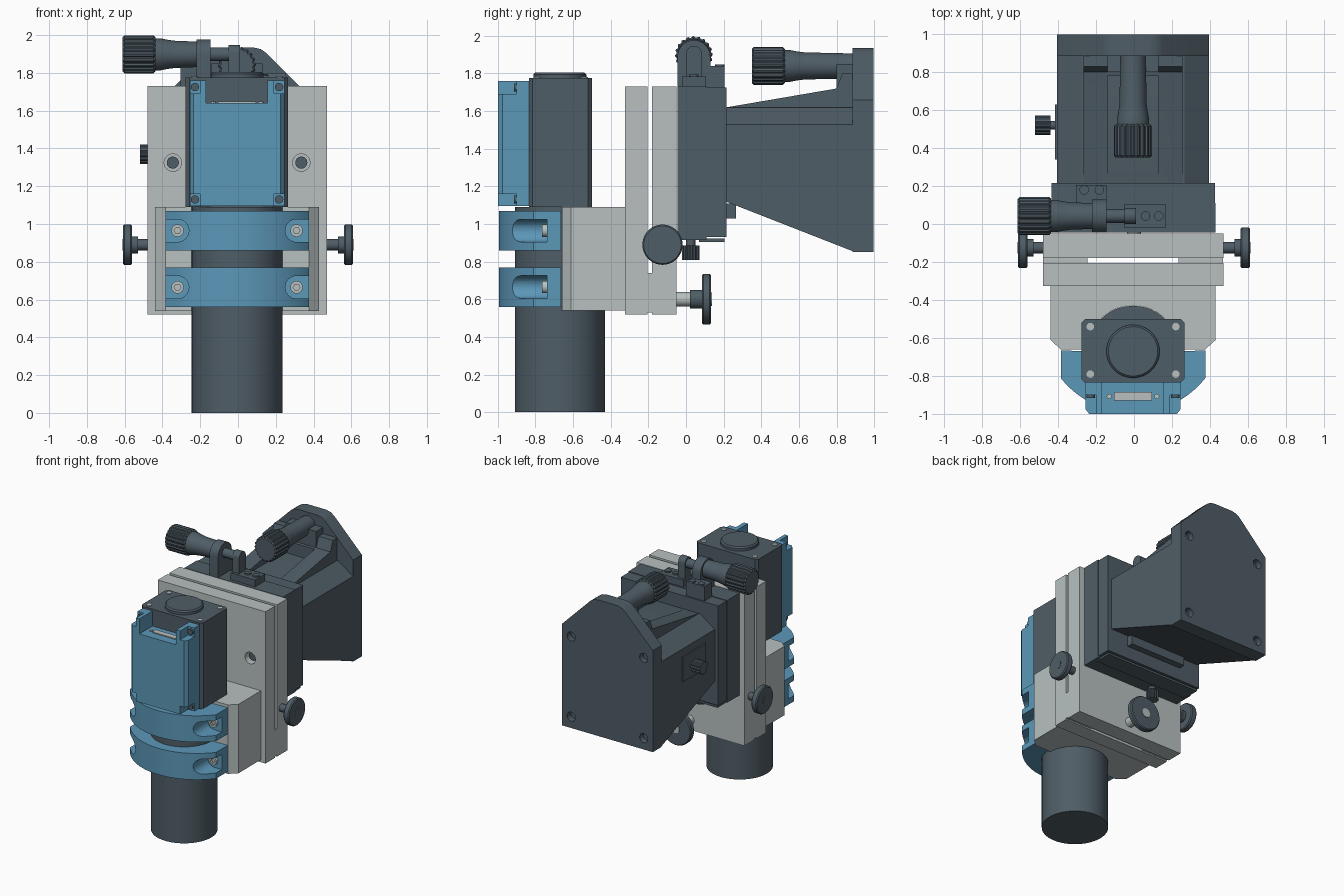
import bpy, bmesh, math
from mathutils import Vector

cube = bpy.data.objects.get("Cube")
if cube:
    bpy.data.objects.remove(cube, do_unlink=True)


def material(name, rgb):
    m = bpy.data.materials.new(name)
    m.use_nodes = True
    m.diffuse_color = (*rgb, 1)
    bsdf = m.node_tree.nodes["Principled BSDF"]
    bsdf.inputs["Base Color"].default_value = (*rgb, 1)
    bsdf.inputs["Roughness"].default_value = 0.6
    return m


SLATE = material("dark slate", (0.078, 0.109, 0.133))
BLUE = material("blue", (0.107, 0.314, 0.485))
GREY = material("light grey", (0.48, 0.53, 0.53))
parts = []


def place(axis, u, v, t):
    """Plane coordinates u, v and distance t along the axis."""
    return Vector({"x": (t, u, v), "y": (u, t, v), "z": (u, v, t)}[axis])


def skin(name, rings, mat):
    """Join equal rings of points with quads and cap both ends."""
    bm = bmesh.new()
    loops = [[bm.verts.new(p) for p in ring] for ring in rings]
    n = len(loops[0])
    for a, b in zip(loops, loops[1:]):
        for i in range(n):
            j = (i + 1) % n
            bm.faces.new((a[i], a[j], b[j], b[i]))
    bm.faces.new(loops[0])
    bm.faces.new(loops[-1])
    bmesh.ops.recalc_face_normals(bm, faces=bm.faces)
    mesh = bpy.data.meshes.new(name)
    bm.to_mesh(mesh)
    bm.free()
    mesh.materials.append(mat)
    ob = bpy.data.objects.new(name, mesh)
    bpy.context.collection.objects.link(ob)
    parts.append(ob)
    return ob


def prism(name, axis, pts, t0, t1, mat):
    return skin(name, [[place(axis, u, v, t) for u, v in pts] for t in (t0, t1)], mat)


def box(name, x, y, z, mat):
    pts = [(x[0], y[0]), (x[1], y[0]), (x[1], y[1]), (x[0], y[1])]
    return prism(name, "z", pts, *z, mat)


def turned(name, axis, c, profile, mat, n=40, knurl=0.0):
    """Turn (distance, radius) pairs about an axis; knurl makes grip ribs."""
    rings = []
    for t, r in profile:
        ring = []
        for i in range(n):
            a = math.tau * i / n
            k = r - (knurl if i % 4 > 1 else 0)
            ring.append(place(axis, c[0] + k * math.cos(a), c[1] + k * math.sin(a), t))
        rings.append(ring)
    return skin(name, rings, mat)


def rod(name, axis, c, t0, t1, r, mat, n=32, knurl=0.0):
    return turned(name, axis, c, [(t0, r), (t1, r)], mat, n, knurl)


def cut(ob, *cutters):
    """Subtract cutters, then discard them."""
    bpy.context.view_layer.objects.active = ob
    for c in cutters:
        c.hide_render = True
        mod = ob.modifiers.new("cut", "BOOLEAN")
        mod.operation, mod.solver, mod.object = "DIFFERENCE", "EXACT", c
        bpy.ops.object.modifier_apply(modifier=mod.name)
        parts.remove(c)
        bpy.data.objects.remove(c, do_unlink=True)


def arc(cx, cy, r, a0, a1, n):
    steps = [math.radians(a0 + (a1 - a0) * i / n) for i in range(n + 1)]
    return [(cx + r * math.cos(a), cy + r * math.sin(a)) for a in steps]


SIDES = (("right", -1), ("left", 1))
MID = -0.005   # centre line of the body
AX = -0.67     # spindle axis in y

# Spindle tube
rod("spindle_tube", "z", (MID, AX), 0, 1.09, 0.24, SLATE, 64)

# Clamp block with bored front
pts = [(-0.44, -0.32), (-0.44, -0.61), (-0.385, -0.66)]
pts += arc(MID, AX, 0.241, 178, 2, 24) + [(0.375, -0.66), (0.43, -0.61), (0.43, -0.32)]
prism("clamp_block", "z", pts, 0.54, 1.09, GREY)

# Clamp bands with screw pockets open to the sides
for label, z0 in (("lower", 0.56), ("upper", 0.86)):
    zc = z0 + 0.105
    pts = [(MID - 0.38, -0.665)] + arc(MID, -0.51, 0.485, 218.4, 321.6, 28)
    pts += [(MID + 0.38, -0.665)] + arc(MID, AX, 0.242, 0, -180, 28)
    band = prism(f"{label}_clamp_band", "z", pts, z0, z0 + 0.21, BLUE)
    for side, s in SIDES:
        xc = MID + s * 0.315
        far = MID + s * 0.45
        cut(band, rod("cutter", "y", (xc, zc), -1.1, -0.74, 0.06, BLUE),
            box("cutter", sorted((xc, far)), (-1.1, -0.74), (zc - 0.06, zc + 0.06), BLUE))
        head = rod(f"{label}_{side}_clamp_screw", "y", (xc, zc), -0.765, -0.735, 0.033, GREY, 24)
        cut(head, rod("cutter", "y", (xc, zc), -0.8, -0.75, 0.018, GREY, 6))

# Motor housing, end cap and top screws
c = 0.02
x0, x1, y0, y1 = -0.277, 0.265, -0.835, -0.5
pts = [(x0 + c, y0), (x1 - c, y0), (x1, y0 + c), (x1, y1 - c),
       (x1 - c, y1), (x0 + c, y1), (x0, y1 - c), (x0, y0 + c)]
prism("motor_housing", "z", pts, 1.09, 1.775, SLATE)
turned("motor_cap", "z", (MID, AX), [(1.76, 0.14), (1.795, 0.14), (1.805, 0.13)], SLATE)
for side, s in SIDES:
    for place_name, y in (("front", -0.79), ("back", -0.54)):
        rod(f"motor_{place_name}_{side}_screw", "z", (MID + s * 0.225, y), 1.77, 1.78, 0.02, GREY, 16)

# Electronics cover: top notch for the connector, corner pockets for screws
pts = [(-0.255, -0.835), (-0.255, -0.975), (-0.235, -1.0),
       (0.225, -1.0), (0.245, -0.975), (0.245, -0.835)]
cover = prism("electronics_cover", "z", pts, 1.095, 1.76, BLUE)
cut(cover, box("cutter", (-0.17, 0.155), (-1.1, -0.8), (1.64, 1.9), BLUE))
for side, s in SIDES:
    for level, zin, zout, zs in (("top", 1.69, 1.9, 1.725), ("bottom", 1.16, 1.0, 1.13)):
        cut(cover, box("cutter", sorted((MID + s * 0.195, MID + s * 0.4)), (-1.1, -0.9),
                       sorted((zin, zout)), BLUE))
        rod(f"cover_{level}_{side}_screw", "y", (MID + s * 0.223, zs), -0.915, -0.89, 0.022, SLATE, 20)
box("connector_plate", (-0.105, 0.095), (-0.93, -0.885), (1.635, 1.648), GREY)
for side, s in SIDES:
    rod(f"connector_{side}_post", "z", (MID + s * 0.125, -0.907), 1.635, 1.648, 0.014, GREY, 12)

# Adapter plates with front bolts
front_plate = box("front_plate", (-0.48, 0.47), (-0.325, -0.205), (0.52, 1.73), GREY)
for side, s in SIDES:
    hole = (MID + s * 0.34, 1.325)
    cut(front_plate, rod("cutter", "y", hole, -0.4, -0.26, 0.046, GREY))
    rod(f"{side}_plate_bolt", "y", hole, -0.29, -0.25, 0.032, SLATE, 24)
box("rear_plate", (-0.48, 0.47), (-0.18, -0.05), (0.52, 1.73), GREY)
for side, s in SIDES:
    box(f"{side}_guide_block", sorted((MID + s * 0.24, MID + s * 0.474)),
        (-0.21, -0.06), (0.53, 0.74), GREY)

# Side locking knobs
for side, s in SIDES:
    turned(f"{side}_locking_knob", "x", (-0.125, 0.89),
           [(s * t, r) for t, r in ((0.45, 0.03), (0.53, 0.03), (0.53, 0.045), (0.56, 0.045),
                                    (0.56, 0.1), (0.568, 0.107), (0.602, 0.107), (0.61, 0.1))], SLATE)
    rod(f"{side}_knob_insert", "x", (-0.125, 0.89), s * 0.605, s * 0.612, 0.03, SLATE)

# Rear clamping knob and small thumb screw
rod("rear_knob_shaft", "y", (0, 0.6), -0.06, 0.05, 0.038, GREY)
turned("rear_clamping_knob", "y", (0, 0.6),
       [(0.02, 0.05), (0.085, 0.05), (0.085, 0.128), (0.092, 0.135), (0.125, 0.135), (0.133, 0.128)], SLATE)
rod("rear_knob_insert", "y", (0, 0.6), 0.13, 0.137, 0.035, GREY)
rod("thumb_screw", "z", (-0.15, 0.025), 0.81, 0.885, 0.046, SLATE, 48, 0.006)
rod("thumb_screw_stem", "z", (-0.15, 0.025), 0.88, 0.93, 0.025, SLATE)

# Linear stage: carriage and rail
box("stage_carriage", (-0.44, 0.43), (-0.045, 0.11), (0.915, 1.73), SLATE)
box("stage_rail", (-0.435, 0.425), (0.105, 0.215), (0.93, 1.725), SLATE)
box("stage_end_plate", (-0.42, 0.41), (0.07, 0.205), (0.905, 0.922), SLATE)
box("stage_stop", (-0.25, 0.24), (0.21, 0.265), (1.03, 1.11), SLATE)

# Bracket body: chamfered section, lower edge sloping down to the rear
def section(y, low):
    outline = [(-0.405, low), (0.395, low), (0.395, 1.53), (0.265, 1.62), (-0.275, 1.62), (-0.405, 1.53)]
    return [Vector((x, y, z)) for x, z in outline]


skin("bracket_body", [section(0.21, 1.12), section(0.9, 0.85)], SLATE)
rib = prism("bracket_top_rib", "x", [(0.215, 1.6), (0.215, 1.62), (0.8, 1.72), (0.83, 1.8),
                                     (0.9, 1.8), (0.9, 1.6)], -0.265, 0.255, SLATE)
cut(rib, box("cutter", (-0.14, 0.13), (0.2, 0.78), (1.621, 1.9), SLATE))

# Mounting flange with tapered top and bolt holes
top = [(0.395, 0.85), (0.395, 1.66), (0.15, 1.905), (0.12, 1.926), (0.08, 1.935)]
flange = prism("mounting_flange", "y", top + [(2 * MID - x, z) for x, z in reversed(top)],
               0.885, 0.997, SLATE)
for side, s in SIDES:
    for z in (0.94, 1.58):
        cut(flange, rod("cutter", "y", (MID + s * 0.32, z), 0.95, 1.1, 0.036, SLATE, 24))

# Side cable plate with small knob
box("side_plate", (-0.415, -0.4), (0.34, 0.63), (1.27, 1.47), SLATE)
rod("side_knob_stem", "x", (0.52, 1.37), -0.46, -0.4, 0.022, SLATE)
rod("side_knob", "x", (0.52, 1.37), -0.52, -0.44, 0.052, SLATE, 48, 0.006)


# Micrometers: knurled thimble, tapered sleeve, barrel
def micrometer(name, axis, c, start, end):
    grip = [(0, 0.09), (0.01, 0.1), (0.165, 0.1), (0.175, 0.09)]
    turned(f"{name}_thimble", axis, c, [(start + t, r) for t, r in grip], SLATE, 80, 0.007)
    body = [(0.17, 0.085), (0.2, 0.085), (0.24, 0.077), (0.28, 0.072)]
    turned(f"{name}_sleeve", axis, c, [(start + t, r) for t, r in body] + [(end, 0.066)], SLATE)


micrometer("depth_micrometer", "y", (MID, 1.84), 0.35, 0.9)
box("depth_micrometer_lug", (-0.14, 0.13), (0.8, 0.89), (1.7, 1.85), SLATE)
micrometer("cross_micrometer", "x", (0.042, 1.898), -0.612, -0.18)

# Cross micrometer holder, foot and anvil
holder = [(-0.045, 1.72)] + arc(0.042, 1.89, 0.087, 180, 0, 16) + [(0.129, 1.72)]
prism("micrometer_holder", "x", holder, -0.22, -0.145, SLATE)
box("holder_foot", (-0.305, -0.145), (0.11, 0.205), (1.72, 1.84), SLATE)
for label, x in (("outer", -0.262), ("inner", -0.182)):
    rod(f"holder_{label}_screw", "z", (x, 0.18), 1.835, 1.848, 0.025, SLATE, 20)
rod("cross_micrometer_tip", "x", (0.042, 1.898), -0.15, -0.045, 0.036, SLATE)
anvil = [(0.0, 1.72)] + arc(0.042, 1.905, 0.042, 180, 0, 12) + [(0.084, 1.72)]
prism("anvil_post", "x", anvil, -0.05, 0.01, SLATE)
box("anvil_base", (-0.05, 0.165), (-0.02, 0.105), (1.72, 1.785), SLATE)
for label, x in (("inner", 0.06), ("outer", 0.13)):
    rod(f"anvil_{label}_screw", "z", (x, 0.042), 1.78, 1.795, 0.025, SLATE, 20)

# Smooth shading with sharp edges kept
bpy.ops.object.select_all(action="DESELECT")
for ob in parts:
    ob.select_set(True)
bpy.context.view_layer.objects.active = parts[0]
bpy.ops.object.shade_smooth_by_angle(angle=math.radians(30))
